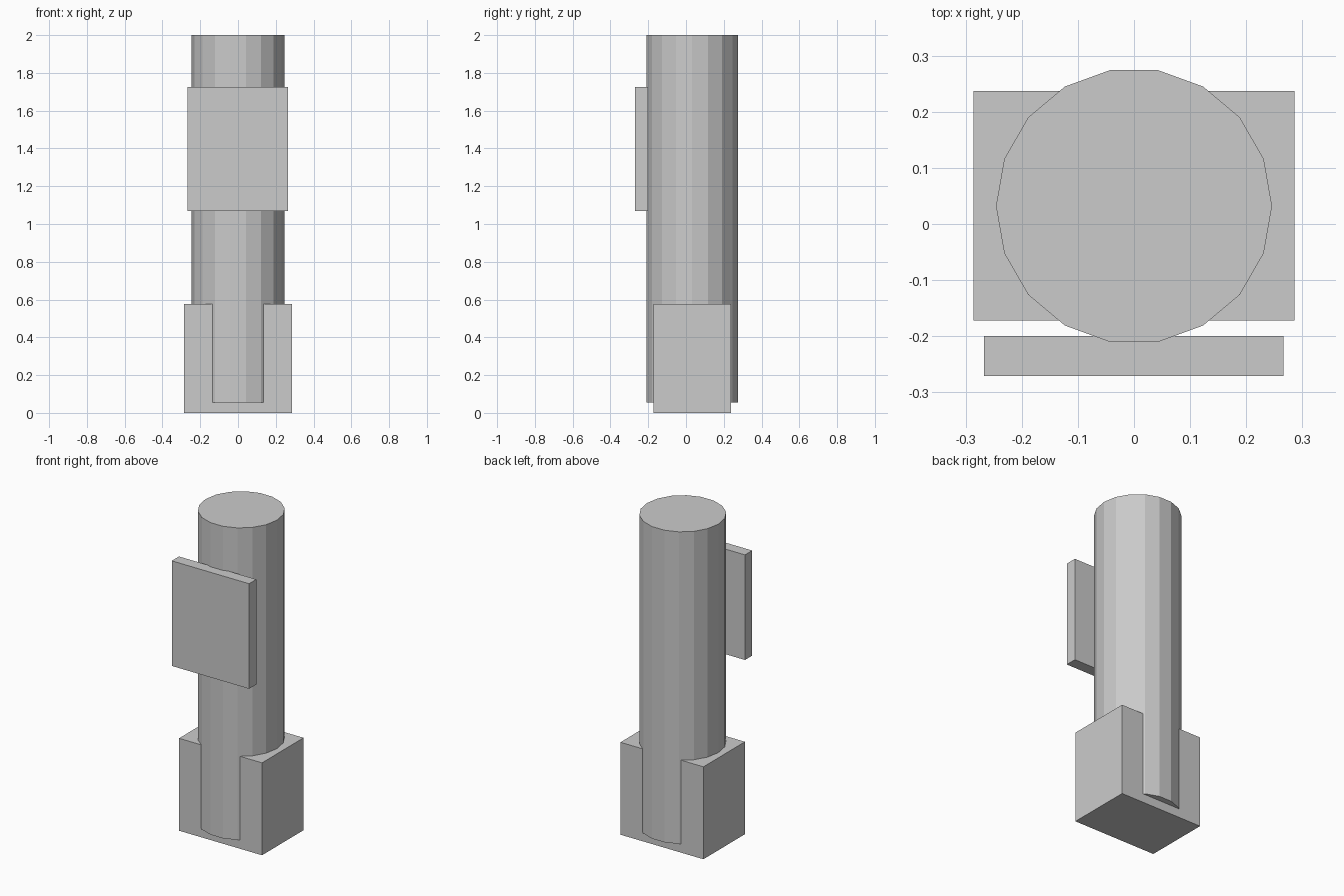
import bpy
import bmesh
from math import radians
from mathutils import Matrix

default = bpy.data.objects.get("Cube")
if default:
    bpy.data.objects.remove(default, do_unlink=True)

grey = bpy.data.materials.new("plain_grey")
grey.use_nodes = True
colour = (0.6, 0.6, 0.6, 1)
grey.diffuse_color = colour
grey.node_tree.nodes["Principled BSDF"].inputs["Base Color"].default_value = colour


def finish(name, bm):
    mesh = bpy.data.meshes.new(name)
    bm.to_mesh(mesh)
    bm.free()
    mesh.materials.append(grey)
    obj = bpy.data.objects.new(name, mesh)
    bpy.context.collection.objects.link(obj)
    return obj


def box(name, low, high):
    bm = bmesh.new()
    size = [b - a for a, b in zip(low, high)]
    centre = [(a + b) / 2 for a, b in zip(low, high)]
    bmesh.ops.create_cube(bm, size=1, matrix=Matrix.LocRotScale(centre, None, size))
    return finish(name, bm)


def column(name, radius, sides, y, bottom, top):
    bm = bmesh.new()
    place = Matrix.Translation((0, y, (bottom + top) / 2)) @ Matrix.Rotation(radians(90), 4, "Z")
    bmesh.ops.create_cone(bm, cap_ends=True, segments=sides, radius1=radius,
                          radius2=radius, depth=top - bottom, matrix=place)
    return finish(name, bm)


# Block at the foot, with the post breaking through its front and back
box("base_block", (-0.286, -0.172, 0), (0.286, 0.237, 0.576))

# Faceted round post
column("post", 0.246, 18, 0.032, 0.055, 2)

# Flat sign panel on the front of the post
box("front_panel", (-0.267, -0.271, 1.07), (0.266, -0.2, 1.725))
